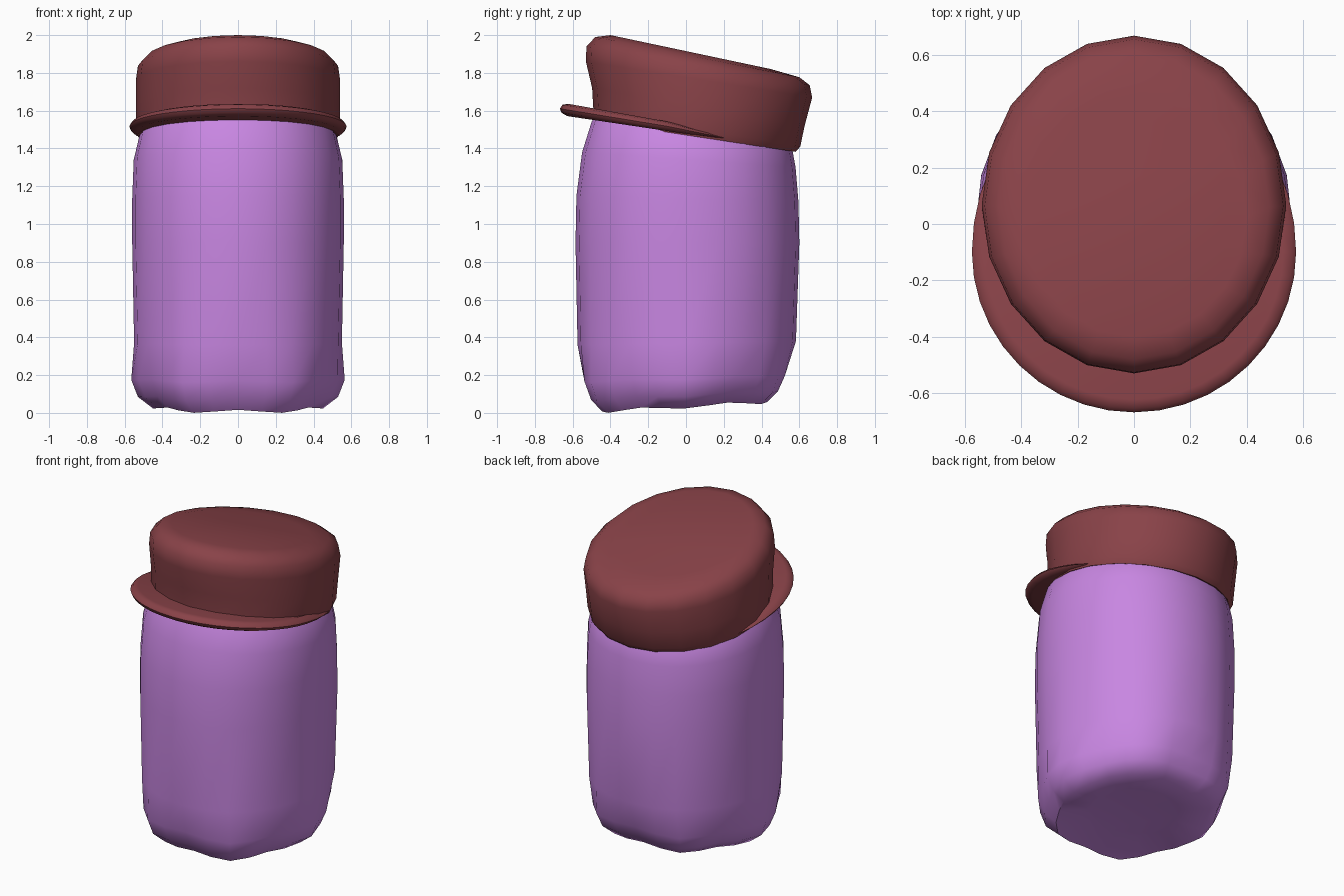
import bpy, bmesh, math

if "Cube" in bpy.data.objects:
    bpy.data.objects.remove(bpy.data.objects["Cube"])


def spow(v, e):
    return math.copysign(abs(v) ** e, v)


def loft(name, rings, sides, color, power=2.0):
    """Tilted rings: (front y, front z, back y, back z, half width, lobe depth, valley lift)."""
    bm = bmesh.new()
    loops = []
    for r in rings:
        yf, zf, yb, zb, w = r[:5]
        depth, lift = r[5:] if len(r) > 5 else (0, 0)
        loop = []
        for i in range(sides):
            a = 2 * math.pi * i / sides - math.pi / 2
            valley = (1 - math.cos(6 * a)) / 2
            k = 1 - depth * valley
            c = spow(math.cos(a), 2 / power) * k
            s = spow(math.sin(a), 2 / power) * k
            t = (s + 1) / 2
            loop.append(bm.verts.new((w * c, yf + (yb - yf) * t,
                                      zf + (zb - zf) * t + lift * valley)))
        loops.append(loop)
    skin(bm, loops, sides)
    return finish(name, bm, color)


def skin(bm, loops, sides):
    for a, b in zip(loops, loops[1:]):
        for i in range(sides):
            j = (i + 1) % sides
            bm.faces.new((a[i], a[j], b[j], b[i]))
    bm.faces.new(loops[0][::-1])
    bm.faces.new(loops[-1])


def finish(name, bm, color):
    bmesh.ops.recalc_face_normals(bm, faces=bm.faces[:])
    me = bpy.data.meshes.new(name)
    bm.to_mesh(me)
    bm.free()
    ob = bpy.data.objects.new(name, me)
    bpy.context.collection.objects.link(ob)
    mat = bpy.data.materials.new(name + "_color")
    mat.diffuse_color = color
    mat.use_nodes = True
    mat.node_tree.nodes["Principled BSDF"].inputs["Base Color"].default_value = mat.diffuse_color
    me.materials.append(mat)
    bpy.ops.object.select_all(action='DESELECT')
    ob.select_set(True)
    bpy.context.view_layer.objects.active = ob
    bpy.ops.object.shade_smooth_by_angle(angle=math.radians(50))
    return ob


PURPLE = (0.58, 0.24, 0.76, 1)
MAROON = (0.25, 0.055, 0.065, 1)

# Body with a six-lobed bottom
loft("body", [
    (-.26, .05, .26, .06, .26),
    (-.47, -.003, .455, .05, .45, .05, .018),
    (-.54, .06, .525, .11, .53, .08, .015),
    (-.575, .16, .56, .19, .565, .07, .01),
    (-.577, .36, .585, .38, .55, .005, 0),
    (-.585, .90, .60, .90, .56),
    (-.58, 1.15, .595, 1.12, .56),
    (-.55, 1.38, .58, 1.30, .552),
    (-.50, 1.54, .56, 1.41, .52),
    (-.45, 1.62, .50, 1.50, .45),
], 24, PURPLE, 2.12)

# Tilted crown of the cap
loft("cap_crown", [
    (-.44, 1.555, .52, 1.405, .47),
    (-.485, 1.545, .58, 1.382, .53),
    (-.49, 1.60, .605, 1.41, .54),
    (-.497, 1.72, .628, 1.52, .54),
    (-.53, 1.86, .668, 1.67, .54),
    (-.527, 1.94, .655, 1.735, .53),
    (-.48, 1.99, .60, 1.777, .48),
    (-.40, 2.0, .45, 1.82, .40),
], 20, MAROON)

# Brim, wide at the front and vanishing into the crown at the back
bm = bmesh.new()
loops = []
for scale, level in ((.93, 0), (.985, .2), (1, .5), (.975, .85), (.92, 1)):
    loop = []
    for i in range(40):
        a = 2 * math.pi * i / 40 - math.pi / 2
        x = .575 * scale * math.cos(a)
        y = -.10 + scale * math.sin(a) * (.568 if math.sin(a) < 0 else .655)
        thick = .065 - .015 * (y + .6) / .5 if y < -.1 else max(.004, .05 - .11 * (y + .1))
        loop.append(bm.verts.new((x, y, 1.567 - .149 * (y + .6) + level * thick)))
    loops.append(loop)
skin(bm, loops, 40)
finish("cap_brim", bm, MAROON)
